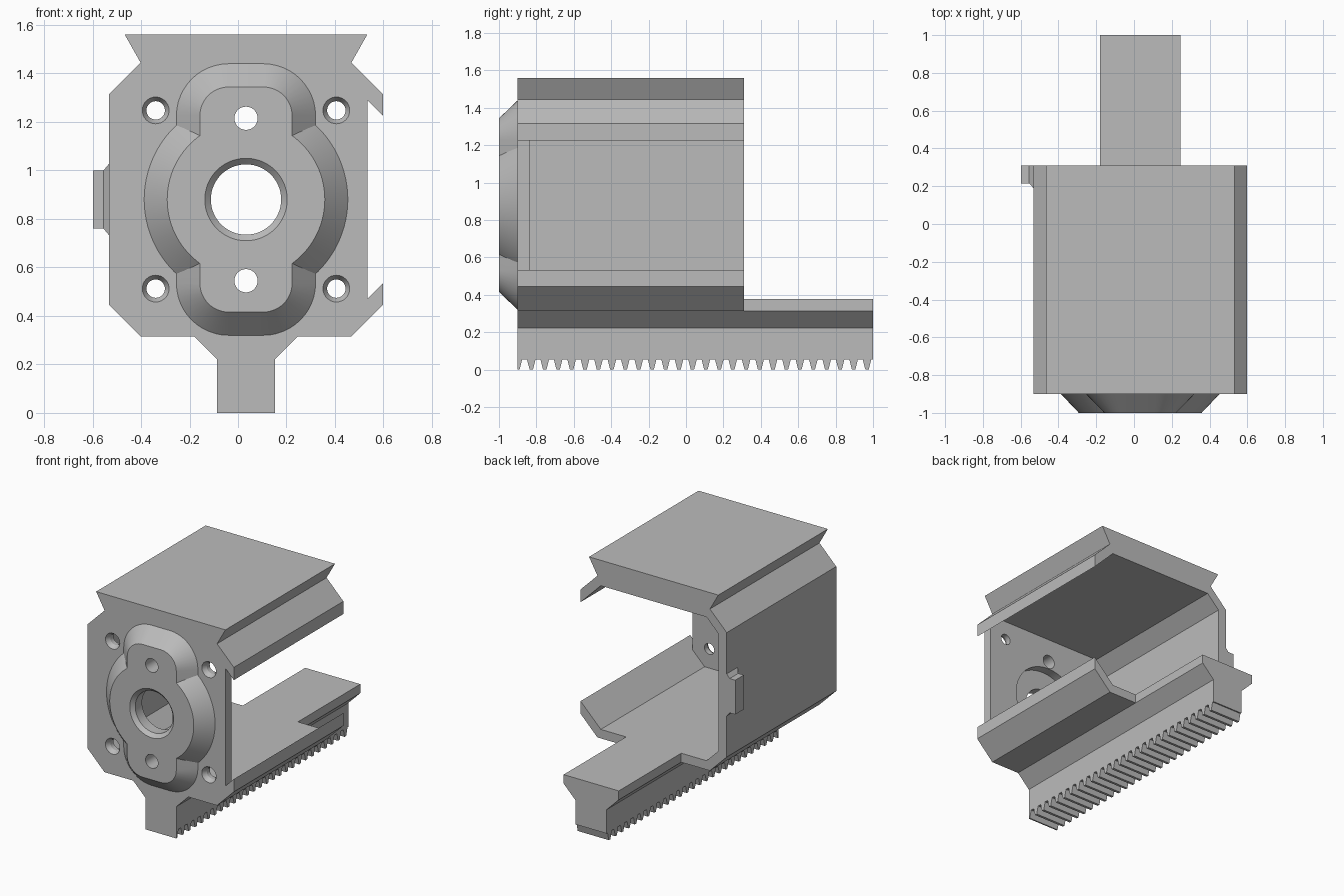
import bpy, bmesh
from math import sin, cos, pi

CX, CZ = 0.033, 0.88                       # bore axis
FRONT, PLATE, BACK, NOSE, TAIL = -0.9, -0.837, 0.31, -1.0, 1.0

cube = bpy.data.objects.get("Cube")
if cube:
    bpy.data.objects.remove(cube, do_unlink=True)

grey = bpy.data.materials.new("plain_grey")
grey.use_nodes = True
grey.diffuse_color = (0.5, 0.5, 0.5, 1)
grey.node_tree.nodes["Principled BSDF"].inputs["Base Color"].default_value = (0.5, 0.5, 0.5, 1)


def loft(name, rings):
    """Closed solid through a list of equal-length 3D rings."""
    bm = bmesh.new()
    loops = [[bm.verts.new(p) for p in ring] for ring in rings]
    n = len(loops[0])
    for a, b in zip(loops, loops[1:]):
        for i in range(n):
            j = (i + 1) % n
            bm.faces.new((a[i], a[j], b[j], b[i]))
    bm.faces.new(loops[0])
    bm.faces.new(loops[-1])
    bmesh.ops.recalc_face_normals(bm, faces=bm.faces)
    mesh = bpy.data.meshes.new(name)
    bm.to_mesh(mesh)
    bm.free()
    mesh.materials.append(grey)
    obj = bpy.data.objects.new(name, mesh)
    bpy.context.collection.objects.link(obj)
    return obj


def ring(points, y):
    return [(CX + u, y, CZ + v) for u, v in points]


def prism(name, points, y0, y1):
    return loft(name, [ring(points, y0), ring(points, y1)])


def circle(r, u=0, v=0, n=64):
    return [(u + r * cos(2 * pi * i / n), v + r * sin(2 * pi * i / n)) for i in range(n)]


def rounded(w, h, r, n=12):
    pts = []
    for q, (sx, sy) in enumerate(((1, 1), (-1, 1), (-1, -1), (1, -1))):
        for i in range(n + 1):
            a = pi / 2 * (q + i / n)
            pts.append((sx * (w - r) + r * cos(a), sy * (h - r) + r * sin(a)))
    return pts


def boolean(obj, tools, operation):
    for t in tools:
        t.hide_render = True
        m = obj.modifiers.new(t.name, "BOOLEAN")
        m.operation, m.object, m.solver = operation, t, "EXACT"
    bpy.context.view_layer.update()
    dg = bpy.context.evaluated_depsgraph_get()
    mesh = bpy.data.meshes.new_from_object(obj.evaluated_get(dg))
    obj.modifiers.clear()
    obj.data = mesh


# Housing shell: open-sided octagon with dovetail on top and rail root below
shell = [(.565, .435), (.435, .565), (.5, .68), (-.5, .68), (-.435, .565),
         (-.565, .435), (-.565, -.435), (-.435, -.565), (-.213, -.565),
         (-.12, -.658), (.12, -.658), (.213, -.565), (.435, -.565),
         (.565, -.435), (.565, -.346), (.409, -.502), (-.409, -.502),
         (-.502, -.409), (-.502, .409), (-.409, .502), (.409, .502), (.565, .346)]
prism("housing_shell", shell, FRONT, BACK)

# Rail extension behind the housing
prism("rail_extension", [(.213, -.502), (.213, -.565), (.12, -.658),
                         (-.12, -.658), (-.213, -.565), (-.213, -.502)], BACK, TAIL)

# Toothed rack web
rack = [(TAIL, 0.222), (FRONT, 0.222), (FRONT, 0)]
pitch, root = 0.0718, 0.055
for k in range(26):
    c = FRONT + 0.037 + k * pitch
    rack += [(c - .027, 0), (c - .013, root), (c + .013, root), (c + .027, 0)]
c += pitch
rack += [(c - .027, 0), (c - .013, root), (TAIL, root)]
loft("toothed_rack", [[(CX + s * 0.12, y, z) for y, z in rack] for s in (-1, 1)])

# Front plate and raised front boss
octagon = [(.502, .409), (.409, .502), (-.409, .502), (-.502, .409),
           (-.502, -.409), (-.409, -.502), (.409, -.502), (.502, -.409)]
plate = prism("front_plate", octagon, FRONT, PLATE)
boss = loft("front_boss", [ring(circle(.42, n=96), FRONT), ring(circle(.325, n=96), NOSE)])
lobes = loft("boss_lobes", [ring(rounded(.287, .56, .215), FRONT),
                            ring(rounded(.19, .464, .118), NOSE)])
boolean(boss, [lobes], "UNION")

# Holes: chamfered bore, two pin holes, rear recess, four countersunk screw holes
bore = loft("bore_cutter", [ring(circle(r), y) for r, y in
                            ((.18, NOSE - .01), (.145, NOSE + .025), (.145, PLATE + .05))])
pins = [prism("pin_cutter", circle(.048, 0, s * .335, 32), NOSE - .05, PLATE + .05)
        for s in (-1, 1)]
recess = prism("recess_cutter", circle(.28), FRONT - .02, PLATE + .05)
screws = [loft("screw_cutter", [ring(circle(r, a * .3725, b * .3675, 32), y) for r, y in
                                ((.061, FRONT - .01), (.038, FRONT + .03), (.038, PLATE + .05))])
          for a in (-1, 1) for b in (-1, 1)]
boolean(boss, [bore] + pins, "DIFFERENCE")
boolean(plate, [recess] + pins + screws, "DIFFERENCE")
for t in [lobes, bore, recess] + pins + screws:
    bpy.data.objects.remove(t, do_unlink=True)

# Side catch on the closed wall
def catch_ring(x, h, y):
    return [(x, y, CZ - h), (x, BACK, CZ - h), (x, BACK, CZ + h), (x, y, CZ + h)]

loft("side_catch", [catch_ring(-.532, .147, .19), catch_ring(-.555, .12, .215),
                    catch_ring(-.598, .12, .215)])

# Smooth the round parts, keeping edges crisp
bpy.ops.object.select_all(action="DESELECT")
for o in (plate, boss):
    o.select_set(True)
bpy.context.view_layer.objects.active = boss
bpy.ops.object.shade_smooth_by_angle(angle=pi / 7)
